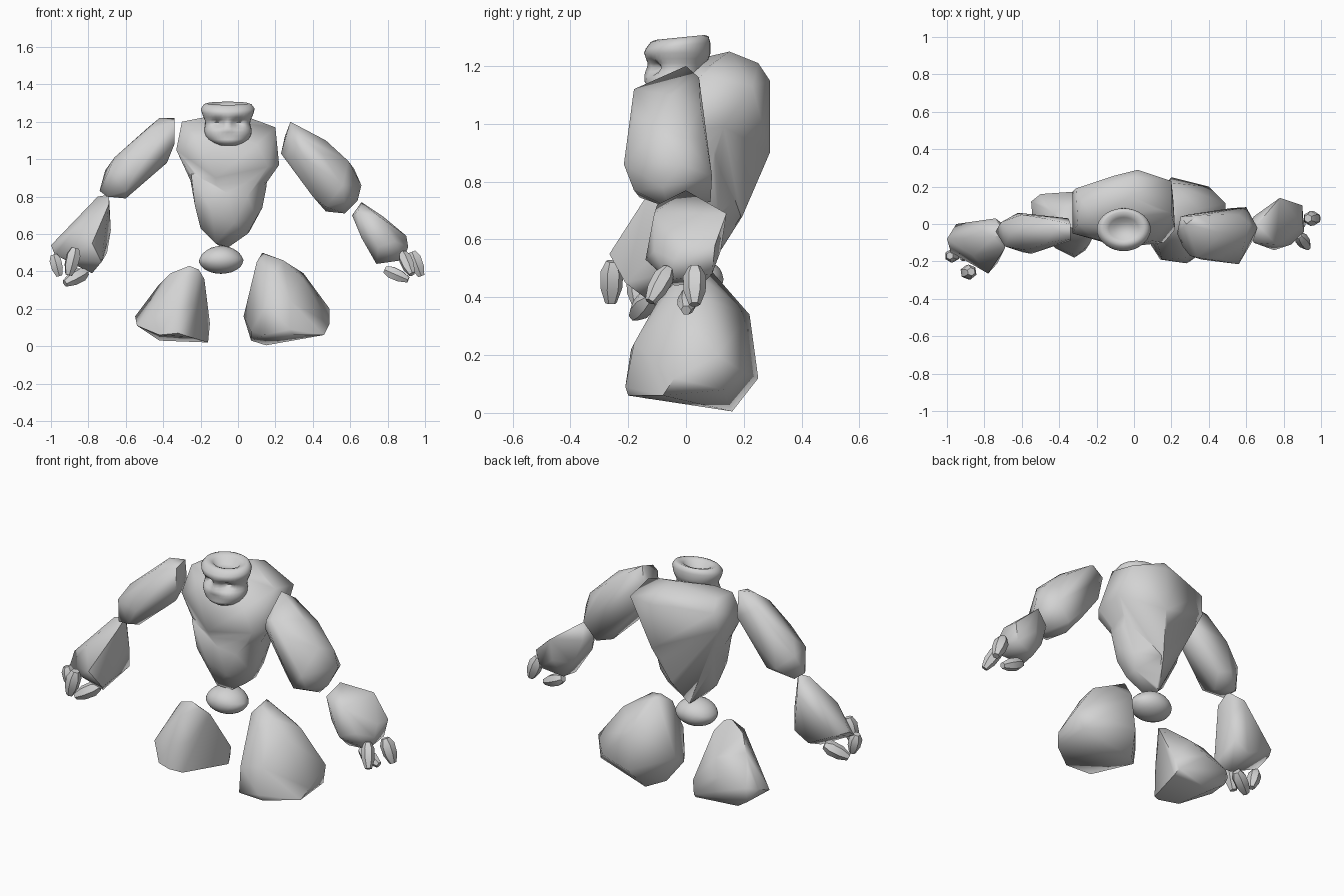
import bpy, bmesh, math
from mathutils import Vector

stone = bpy.data.materials.new("grey_stone")
stone.diffuse_color = (0.65, 0.65, 0.65, 1)


def smooth(ob, angle):
    bpy.ops.object.select_all(action='DESELECT')
    ob.select_set(True)
    bpy.context.view_layer.objects.active = ob
    bpy.ops.object.shade_smooth_by_angle(angle=math.radians(angle))


def finish(bm, name, angle):
    bmesh.ops.recalc_face_normals(bm, faces=bm.faces)
    me = bpy.data.meshes.new(name)
    bm.to_mesh(me)
    bm.free()
    ob = bpy.data.objects.new(name, me)
    bpy.context.collection.objects.link(ob)
    me.materials.append(stone)
    smooth(ob, angle)
    return ob


def boulder(name, pts, angle=65):
    """Chiselled rock: convex hull around a few corner points."""
    bm = bmesh.new()
    for p in pts:
        bm.verts.new(p)
    bmesh.ops.convex_hull(bm, input=bm.verts)
    junk = [v for v in bm.verts if not v.link_faces]
    bmesh.ops.delete(bm, geom=junk, context='VERTS')
    return finish(bm, name, angle)


def finger(name, a, b, r):
    """Small blunt six-sided pebble from knuckle a to tip b."""
    a, b = Vector(a), Vector(b)
    d = b - a
    rot = d.to_track_quat('Z', 'Y')
    pts = []
    for t, k in ((0, .55), (.25, 1), (.65, .95), (1, .5)):
        for i in range(6):
            w = i * math.pi / 3
            pts.append(a + d * t + rot @ Vector((math.cos(w) * r * k, math.sin(w) * r * k, 0)))
    return boulder(name, pts, 50)


# torso: broad chest whose back runs down in a wedge, fused with a tapering belly
chest = boulder("torso", [
    (-.30, 0, 1.20), (-.31, .19, 1.15), (-.28, .12, 1.20), (-.20, .02, 1.22), (-.02, .15, 1.25),
    (.12, .08, 1.20), (.20, .06, 1.17), (.20, .23, 1.13), (.02, .29, 1.15), (0, .25, 1.21),
    (-.10, .26, 1.16), (-.21, -.08, 1.10), (.10, -.09, 1.08), (-.33, -.05, 1.05), (-.33, .17, 1.05),
    (.22, -.03, .97), (.21, .13, .99), (-.24, -.05, .88), (-.24, .08, .86), (-.12, -.11, .90),
    (.16, -.10, .96), (.02, .29, .90), (-.02, .25, .83), (-.02, -.12, .98),
    (-.04, .195, .68), (-.09, .10, .53)])
belly = boulder("belly", [
    (-.25, -.07, .92), (-.26, .10, .92), (-.23, -.05, .75), (-.22, .09, .75), (-.20, 0, .63),
    (-.12, -.02, .55), (-.09, .09, .53), (-.05, .02, .53), (.05, 0, .60), (.06, .08, .61),
    (-.03, .19, .68), (.10, -.02, .69), (.09, .11, .69),
    (-.06, -.10, .82), (-.14, -.09, .72), (-.02, -.08, .66), (.13, -.05, .92), (.16, .10, .93),
    (.15, -.01, .84), (.15, .09, .84), (.13, .03, .74), (.05, -.09, .80)])
m = chest.modifiers.new("fuse", 'BOOLEAN')
m.operation, m.object, m.solver = 'UNION', belly, 'EXACT'
bpy.ops.object.select_all(action='DESELECT')
chest.select_set(True)
bpy.context.view_layer.objects.active = chest
bpy.ops.object.modifier_apply(modifier=m.name)
bpy.data.objects.remove(belly)
smooth(chest, 65)

# head: lathed rings with a hollow crown, then a pressed-in face
rings = [(1.072, -.05, -.06, .05, .045), (1.088, -.05, -.055, .085, .075), (1.105, -.052, -.05, .108, .088),
         (1.125, -.053, -.045, .12, .095), (1.145, -.053, -.042, .126, .10), (1.165, -.054, -.036, .125, .098),
         (1.18, -.055, -.033, .121, .094), (1.195, -.055, -.03, .12, .096), (1.21, -.055, -.03, .123, .10),
         (1.225, -.055, -.03, .13, .108), (1.245, -.055, -.03, .138, .115), (1.275, -.055, -.028, .144, .112),
         (1.297, -.055, -.022, .128, .10), (1.303, -.055, -.02, .11, .085), (1.293, -.055, -.025, .08, .06),
         (1.262, -.055, -.025, .05, .04)]
N = 36
bm = bmesh.new()
loops = []
for k, (z, cx, cy, rx, ry) in enumerate(rings):
    loop = []
    for i in range(N):
        w = 2 * math.pi * i / N
        x, y = cx + rx * math.cos(w), cy + ry * math.sin(w)
        if y < cy and z < 1.26:
            for ex in (-.11, 0):   # eye hollows
                y += .04 * math.exp(-((x - ex) / .028) ** 2 - ((z - 1.195) / .02) ** 2)
            y -= .015 * math.exp(-((x - cx) / .018) ** 2 - ((z - 1.18) / .025) ** 2)   # nose
            y += .012 * math.exp(-((x - cx) / .06) ** 2 - ((z - 1.125) / .012) ** 2)   # mouth
        # crown leans slightly down to the front
        dz = .1 * (y - .02) if k > 10 else 0
        loop.append(bm.verts.new((x, y, z + dz)))
    loops.append(loop)
for a, b in zip(loops, loops[1:]):
    for i in range(N):
        j = (i + 1) % N
        bm.faces.new((a[i], a[j], b[j], b[i]))
bm.faces.new(loops[0][::-1])
bm.faces.new(loops[-1])
finish(bm, "head", 70)

# pelvis: rounded pebble
bm = bmesh.new()
bmesh.ops.create_icosphere(bm, subdivisions=3, radius=1)
for v in bm.verts:
    x, y, z = v.co
    v.co = (-.09 + .12 * x, .03 + .10 * y, .462 + .075 * z - .012 * x * x * (z > 0))
finish(bm, "pelvis", 60)

# upper arms
boulder("right_upper_arm", [
    (.28, 0, 1.20), (.25, .04, 1.12), (.23, -.05, 1.03), (.26, -.12, 1.02), (.30, -.17, 1.10),
    (.34, -.18, 1.12), (.36, -.19, 1.0), (.34, .045, 1.16),
    (.47, -.05, 1.10), (.45, -.18, 1.03), (.48, .05, 1.06), (.29, .05, .97), (.40, -.13, .80),
    (.40, .05, .82), (.47, -.16, .745), (.56, -.215, .86), (.57, -.18, .77), (.57, -.06, .71),
    (.52, .085, .73), (.64, -.08, .78), (.66, -.02, .86), (.60, .09, .82), (.62, 0, .95),
    (.59, -.10, .99), (.56, .05, .95), (.47, 0, .72)])
boulder("left_upper_arm", [
    (-.34, 0, 1.22), (-.34, -.08, 1.20), (-.42, -.03, 1.22), (-.48, .03, 1.17), (-.47, -.10, 1.16),
    (-.34, -.09, 1.08), (-.35, .03, 1.08), (-.38, -.03, .98), (-.60, .05, 1.04), (-.58, -.14, 1.03),
    (-.66, -.05, 1.01), (-.71, .01, .94), (-.69, -.12, .94), (-.74, -.04, .83), (-.70, .0, .80),
    (-.70, -.10, .80), (-.60, -.15, .83), (-.60, -.05, .79), (-.62, .06, .86), (-.55, -.16, .92),
    (-.55, .04, .84), (-.44, -.10, .96)])

# forearms
boulder("right_forearm", [
    (.66, 0, .77), (.64, -.10, .72), (.61, -.02, .70), (.64, .04, .68), (.66, -.08, .58),
    (.75, -.14, .53), (.74, -.04, .44), (.75, .06, .45), (.78, .14, .69), (.78, .12, .56),
    (.88, .09, .48), (.88, -.06, .46), (.91, -.04, .53), (.90, .10, .58), (.90, 0, .59),
    (.84, -.11, .56), (.76, -.11, .69), (.69, .06, .54)])
boulder("left_forearm", [
    (-.69, -.05, .81), (-.75, -.07, .80), (-.74, .03, .74), (-.69, -.13, .76), (-.85, -.02, .69),
    (-1.0, -.08, .54), (-.95, 0, .53), (-.98, -.15, .49), (-.90, -.19, .47), (-.78, -.265, .55),
    (-.73, -.21, .45), (-.78, -.13, .39), (-.70, .0, .50), (-.68, -.03, .62), (-.79, .0, .45),
    (-.86, -.17, .64)])

# fingers
finger("right_finger_a", (.785, .01, .41), (.91, .0, .355), .036)
finger("right_finger_b", (.88, -.06, .50), (.93, -.125, .385), .036)
finger("right_finger_c", (.93, .03, .505), (.98, .03, .375), .04)
finger("left_finger_a", (-.985, -.17, .49), (-.955, -.17, .375), .036)
finger("left_finger_b", (-.87, -.255, .525), (-.905, -.26, .38), .04)
finger("left_finger_c", (-.81, -.12, .40), (-.925, -.18, .335), .04)

# legs
boulder("right_leg", [
    (.13, .08, .50), (.15, .01, .49), (.10, -.02, .45), (.24, -.03, .46), (.23, .08, .45), (.08, .0, .30),
    (.03, .05, .16), (.07, .08, .03), (.07, -.08, .08), (.15, .16, .005), (.14, -.19, .06),
    (.15, -.19, .22), (.28, -.21, .09), (.30, -.20, .06), (.28, -.18, .24), (.46, -.08, .06),
    (.49, -.04, .12), (.49, .11, .20), (.46, .13, .08), (.35, .08, .39), (.34, -.04, .37),
    (.20, .25, .12), (.20, .22, .34), (.40, .20, .14), (.20, -.09, .40)])
boulder("left_leg", [
    (-.26, -.05, .43), (-.21, -.05, .41), (-.36, -.01, .39), (-.30, -.11, .36), (-.43, .06, .32),
    (-.47, .10, .255), (-.18, 0, .36), (-.20, .04, .27), (-.55, .12, .16), (-.54, .0, .11),
    (-.50, .16, .17), (-.50, .15, .085), (-.36, .17, .20), (-.42, -.13, .06), (-.42, .12, .03),
    (-.32, -.18, .07), (-.33, -.16, .20), (-.26, -.14, .05), (-.16, .14, .02), (-.15, .15, .12),
    (-.17, .17, .05), (-.24, -.11, .22), (-.28, .13, .28)])
